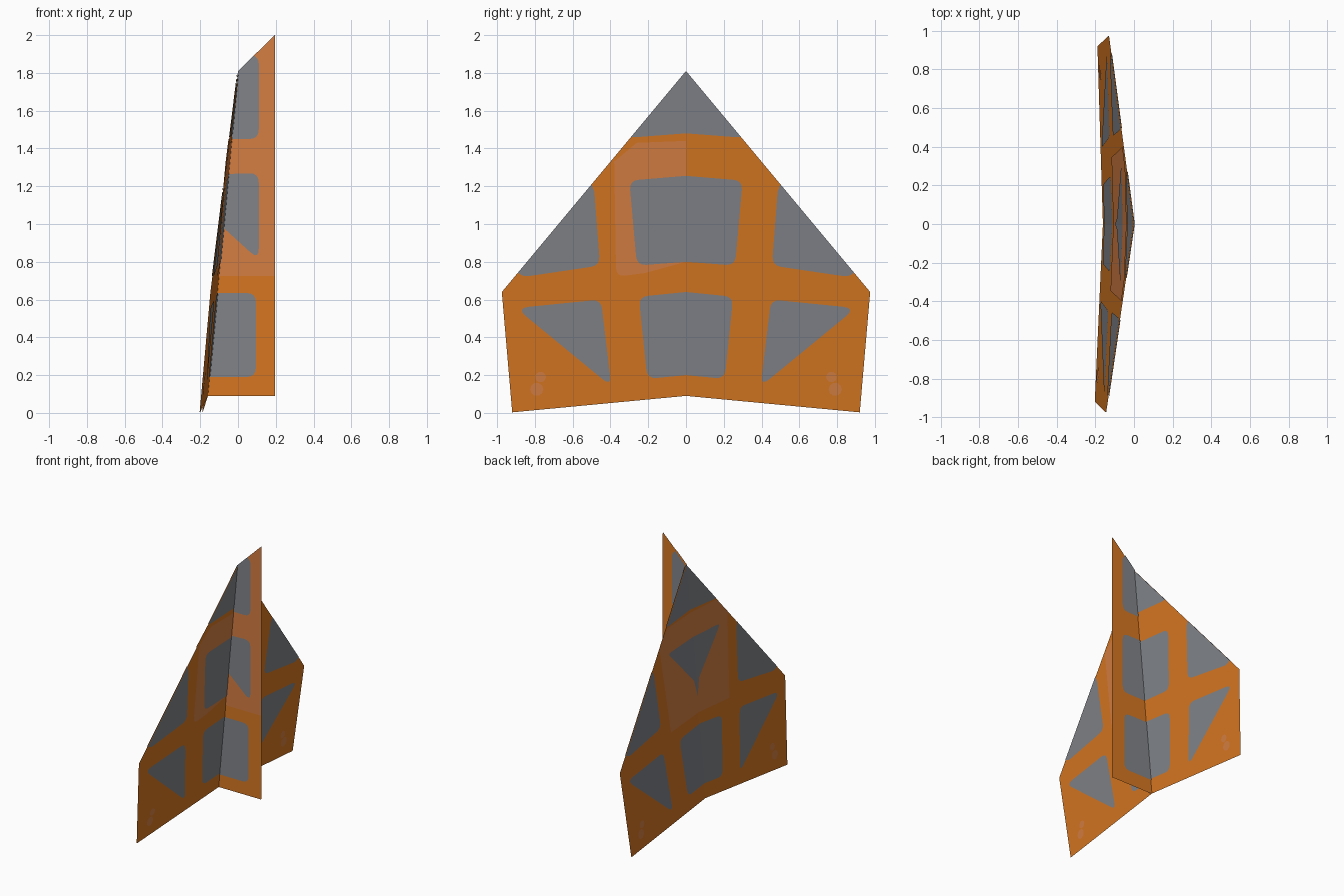
import bpy, math
from mathutils import Vector

if "Cube" in bpy.data.objects:
    bpy.data.objects.remove(bpy.data.objects["Cube"])


def material(name, colour):
    m = bpy.data.materials.new(name)
    m.diffuse_color = (*colour, 1)
    m.use_nodes = True
    m.node_tree.nodes["Principled BSDF"].inputs["Base Color"].default_value = m.diffuse_color
    return m


ORANGE = material("orange paper", (0.68, 0.185, 0.016))
LIGHT = material("light orange paper", (0.66, 0.21, 0.055))
GREY = material("grey panel", (0.22, 0.23, 0.25))


def rounded(points):
    """Outline with each (u, v, r) corner rounded; (u, v) corners stay sharp."""
    out = []
    n = len(points)
    for i, p in enumerate(points):
        c = Vector(p[:2])
        if len(p) == 2:
            out.append(c)
            continue
        a = c + (Vector(points[i - 1][:2]) - c).normalized() * p[2]
        b = c + (Vector(points[(i + 1) % n][:2]) - c).normalized() * p[2]
        for k in range(5):
            t = k / 4
            out.append(a * (1 - t) ** 2 + c * 2 * t * (1 - t) + b * t * t)
    return out


def sheet(name, outlines, place, facing, mat):
    """Flat faces mapped into space by place(u, v), turned towards facing."""
    verts, faces = [], []
    for outline in outlines:
        pts = [Vector(place(*q)) for q in rounded(outline)]
        normal = Vector()
        for i, p in enumerate(pts):
            normal += (p - pts[0]).cross(pts[(i + 1) % len(pts)] - pts[0])
        if normal.dot(Vector(facing)) < 0:
            pts.reverse()
        faces.append(range(len(verts), len(verts) + len(pts)))
        verts += pts
    me = bpy.data.meshes.new(name)
    me.from_pydata([tuple(v) for v in verts], [], [list(f) for f in faces])
    me.materials.append(mat)
    ob = bpy.data.objects.new(name, me)
    bpy.context.collection.objects.link(ob)
    return ob


def wing_place(side, offset):
    slope = 0.022 if side > 0 else 0.037
    return lambda y, z: (-0.093 * (1.81 - z) - slope * y + offset, side * y, z)


def fin_place(y):
    return lambda x, z: (x, y, z)


def spot(y, z, r):
    return [(y + r * math.cos(k * math.pi / 5), z + r * math.sin(k * math.pi / 5))
            for k in range(10)]


# Wing shapes in (distance from keel, height)
wing = [(0, 1.81), (0.975, 0.64), (0.92, 0.003), (0, 0.09)]
nose_panel = [(0, 1.81), (0.29, 1.462), (0.26, 1.46), (0, 1.48)]
mid_panel = [(0, 1.255), (0.3, 1.23, 0.05), (0.26, 0.78, 0.05), (0, 0.80)]
outer_panel = [(0.5, 1.21), (0.485, 1.17), (0.455, 0.78, 0.05),
               (0.86, 0.72, 0.03), (0.89, 0.742)]
low_panel = [(0, 0.64), (0.25, 0.615, 0.05), (0.205, 0.18, 0.05), (0, 0.2)]
low_outer = [(0.45, 0.6, 0.05), (0.9, 0.555, 0.07), (0.395, 0.14, 0.06)]
spots = [spot(0.79, 0.125, 0.035), spot(0.77, 0.19, 0.028)]
flap = [(0, 1.46), (0.29, 1.45), (0.4, 1.33), (0.345, 0.705), (0, 0.725)]
flap_panel = [(0, 1.28), (0.31, 1.27, 0.04), (0.03, 0.97), (0, 0.85)]
plain_panels = [nose_panel, outer_panel, low_panel, low_outer]

for side, label in ((1, "far"), (-1, "near")):
    # Wing paper and its painted panels, front and back
    for face, view in ((1, "front"), (-1, "back")):
        def at(depth):
            return wing_place(side, face * depth)
        facing = (face, 0, 0)
        tag = f"{label}_{view}"
        sheet(f"wing_{tag}", [wing], at(0.001), facing, ORANGE)
        panels = plain_panels + ([mid_panel] if face > 0 else [])
        sheet(f"wing_panels_{tag}", panels, at(0.004), facing, GREY)
        sheet(f"wing_spots_{tag}", spots, at(0.004), facing, LIGHT)
    # Folded flap on the back of the wing
    sheet(f"flap_{label}", [flap], wing_place(side, -0.006), (-1, 0, 0), LIGHT)
    sheet(f"flap_panel_{label}", [flap_panel], wing_place(side, -0.009),
          (-1, 0, 0), GREY)

# Lighter inner fold showing on the front of the near wing
inner_fold = [(0.0, 1.44), (0.26, 1.43), (0.38, 1.33), (0.37, 0.72, 0.05),
              (0.22, 0.74), (0, 0.8)]
sheet("inner_fold", [inner_fold], wing_place(-1, 0.0025), (1, 0, 0), LIGHT)

# Fin shapes in (x, z)
fin = [(0, 1.81), (0.195, 2.0), (0.195, 0.09), (-0.16, 0.09)]
fin_top = [(0, 1.81), (0.085, 1.893), (0.11, 1.87, 0.02), (0.11, 1.45, 0.05),
           (-0.033, 1.45)]
fin_mid = [(-0.052, 1.265), (0.11, 1.265, 0.05), (0.11, 0.8, 0.05), (-0.093, 0.8)]
fin_mid_cut = [(-0.052, 1.265), (0.11, 1.27, 0.05), (0.11, 0.81, 0.06),
               (-0.077, 0.98)]
fin_low = [(-0.109, 0.635), (0.095, 0.635, 0.05), (0.095, 0.19, 0.05),
           (-0.15, 0.19)]
fin_layer = [(0, 1.81), (0.195, 2.0), (0.195, 0.725), (-0.101, 0.725)]

# Fin: two paper sides, with an extra folded layer on the near side
for side, label, mid in ((1, "far", fin_mid), (-1, "near", fin_mid_cut)):
    facing = (0, side, 0)
    sheet(f"fin_{label}", [fin], fin_place(side * 0.003), facing, ORANGE)
    sheet(f"fin_panels_{label}", [fin_top, mid, fin_low],
          fin_place(side * 0.009), facing, GREY)
sheet("fin_layer", [fin_layer], fin_place(-0.006), (0, -1, 0), LIGHT)
